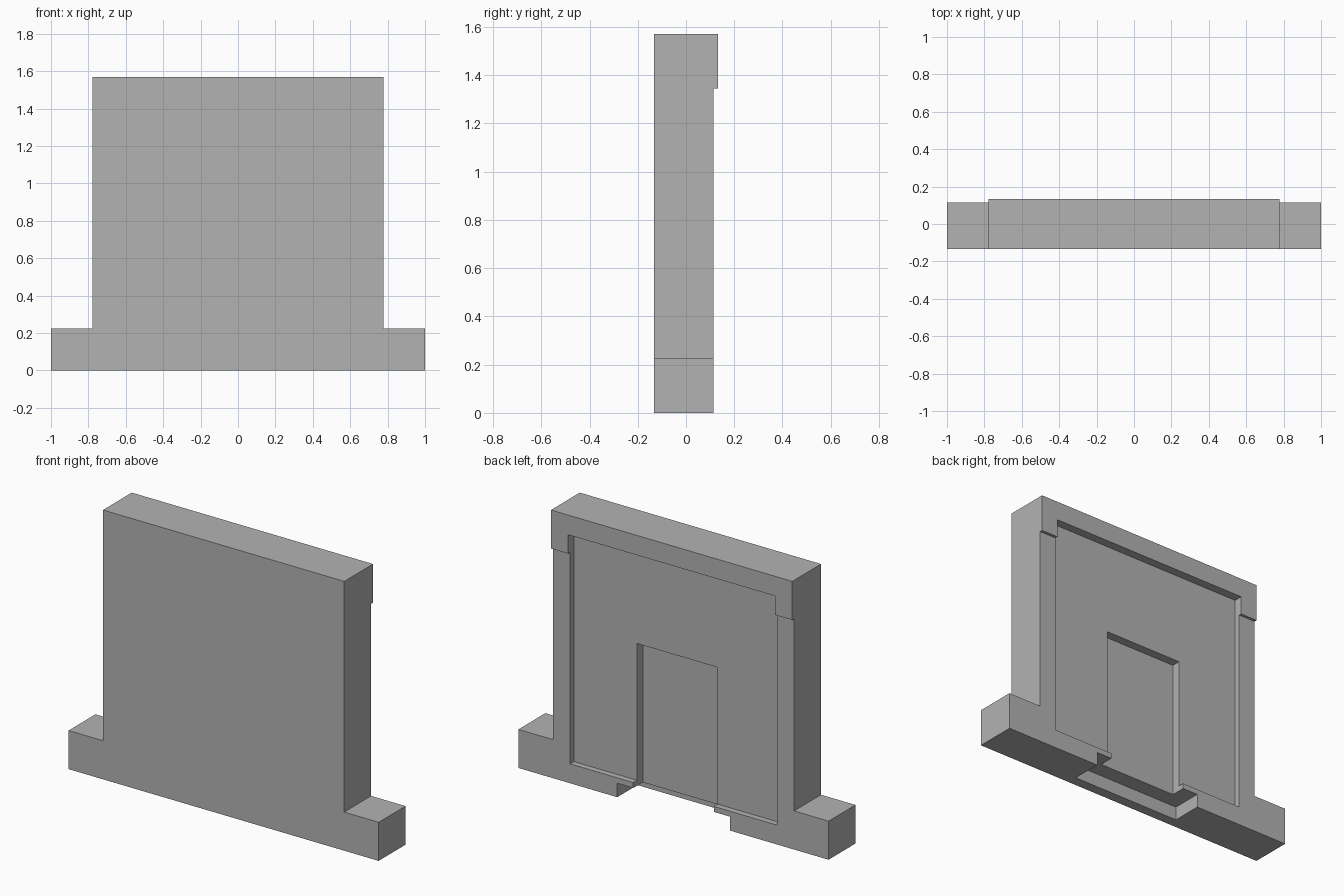
import bpy
import bmesh

old = bpy.data.objects.get("Cube")
if old:
    bpy.data.objects.remove(old, do_unlink=True)

stone = bpy.data.materials.new("plain grey")
stone.use_nodes = True
grey = (0.45, 0.45, 0.45, 1)
stone.diffuse_color = grey
stone.node_tree.nodes["Principled BSDF"].inputs["Base Color"].default_value = grey

FRONT, BACK, LINTEL_BACK = -0.1325, 0.115, 0.1325
BEYOND = 0.3  # cutters run past the back face


def extrude_outline(name, half_outline, y0, y1):
    """Mirror a right-hand (x, z) outline and extrude it from y0 to y1."""
    outline = half_outline + [(-x, z) for x, z in reversed(half_outline)]
    bm = bmesh.new()
    face = bm.faces.new([bm.verts.new((x, y0, z)) for x, z in outline])
    extruded = bmesh.ops.extrude_face_region(bm, geom=[face])["geom"]
    verts = [v for v in extruded if isinstance(v, bmesh.types.BMVert)]
    bmesh.ops.translate(bm, verts=verts, vec=(0, y1 - y0, 0))
    bmesh.ops.recalc_face_normals(bm, faces=bm.faces)
    mesh = bpy.data.meshes.new(name)
    bm.to_mesh(mesh)
    bm.free()
    mesh.materials.append(stone)
    obj = bpy.data.objects.new(name, mesh)
    bpy.context.collection.objects.link(obj)
    return obj


def carve(target, name, half_width, z0, z1, y0):
    """Cut a centred rectangular pocket into the back, down to depth y0."""
    cutter = extrude_outline(name, [(half_width, z0), (half_width, z1)], y0, BEYOND)
    cutter.hide_render = True
    mod = target.modifiers.new(name, 'BOOLEAN')
    mod.operation = 'DIFFERENCE'
    mod.solver = 'EXACT'
    mod.object = cutter
    bpy.context.view_layer.objects.active = target
    bpy.ops.object.modifier_apply(modifier=name)
    bpy.data.objects.remove(cutter, do_unlink=True)


# Wall slab standing on a wider plinth
wall = extrude_outline(
    "wall_with_plinth",
    [(1, 0), (1, 0.225), (0.778, 0.225), (0.778, 1.57)],
    FRONT, LINTEL_BACK)

# Set the wall back below the lintel, then sink the panel, doorway and foot slot
carve(wall, "lintel_step", 1.2, -0.2, 1.345, BACK)
carve(wall, "back_panel", 0.667, 0.113, 1.455, 0.08)
carve(wall, "doorway", 0.26, 0.04, 0.91, 0.027)
carve(wall, "foot_slot", 0.363, -0.2, 0.081, -0.07)
